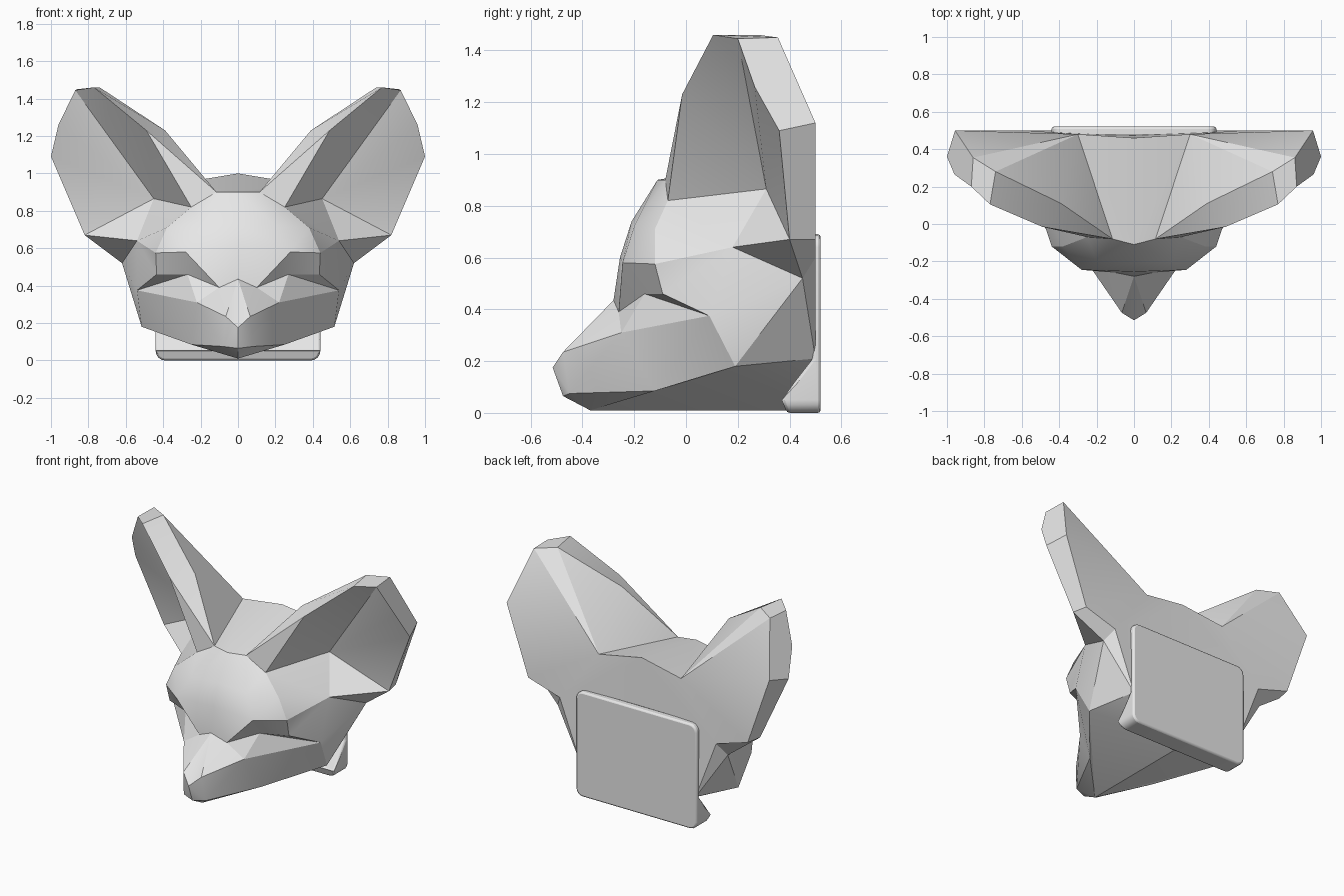
import bpy
import bmesh
import math

old = bpy.data.objects.get("Cube")
if old:
    bpy.data.objects.remove(old, do_unlink=True)

grey = bpy.data.materials.new("plain_grey")
grey.use_nodes = True
COLOUR = (0.8, 0.8, 0.8, 1)
grey.diffuse_color = COLOUR
grey.node_tree.nodes["Principled BSDF"].inputs["Base Color"].default_value = COLOUR


def finish(name, bm, angle):
    """Make a shaded object."""
    bmesh.ops.recalc_face_normals(bm, faces=bm.faces[:])
    mesh = bpy.data.meshes.new(name)
    bm.to_mesh(mesh)
    bm.free()
    mesh.materials.append(grey)
    obj = bpy.data.objects.new(name, mesh)
    bpy.context.collection.objects.link(obj)
    bpy.ops.object.select_all(action="DESELECT")
    obj.select_set(True)
    bpy.context.view_layer.objects.active = obj
    bpy.ops.object.shade_smooth_by_angle(angle=math.radians(angle))
    return obj


# Corner points of the left half, grouped by part
centre_line = dict(
    crown=(0, -.11, .9), nape=(0, .46, 1), forehead=(0, -.21, .74),
    brow=(0, -.255, .6), bridge=(0, -.28, .435), nose=(0, -.515, .175),
    lip=(0, -.475, .065), chin=(0, -.37, .01), base=(0, .5, .01))
skull = dict(
    crown_side=(.115, -.08, .9), temple=(.2, -.2, .72), side=(.38, -.12, .71),
    nape_side=(.3, .48, .95), cheek_top=(.54, .18, .64), cheek_back=(.62, .45, .52),
    cheek=(.54, .09, .375), jaw=(.515, .19, .18),
    back_side=(.57, .5, .6), back_low=(.42, .5, .21))
eye = dict(
    lid_in=(.28, -.245, .58), lid_out=(.44, -.12, .575), eye_out=(.435, -.09, .46),
    eye_low=(.27, -.16, .46), eye_in=(.1, -.26, .39))
muzzle = dict(
    snout=(.22, -.25, .31), nostril=(.065, -.475, .235),
    mouth=(.08, -.45, .075), jowl=(.25, -.12, .085))
ear = dict(
    root=(.25, -.07, .82), deep=(.45, .31, .865), rim=(.49, -.015, 1.23),
    tip=(.77, .105, 1.46), tip_out=(.87, .2, 1.445), edge_high=(.96, .265, 1.26),
    edge=(1, .36, 1.09), lobe=(.82, .4, .67),
    rim_back=(.39, .11, 1.23), tip_back=(.74, .28, 1.46),
    tip_out_back=(.86, .355, 1.45), edge_back=(.957, .5, 1.12), lobe_back=(.8, .5, .67))

# Facets of the left half, each named by its corners
skull_facets = [
    "crown crown_side nape_side nape",
    "crown crown_side temple forehead",
    "crown_side root temple",
    "root side temple",
    "forehead temple lid_in brow",
    "temple side lid_in",
    "side lid_out lid_in",
    "side cheek_top lid_out",
    "lid_out cheek_top eye_out",
    "cheek_top cheek eye_out",
    "cheek_top cheek_back cheek",
    "cheek_back jaw cheek",
    "cheek_top lobe cheek_back",
    "lobe lobe_back back_side cheek_back",
    "cheek_back back_side back_low",
    "cheek_back back_low jaw",
    "nape_side nape base back_low back_side",
    "chin jaw base",
    "jaw back_low base",
]
eye_facets = [
    "lid_in lid_out eye_out eye_low",
    "lid_in eye_low eye_in",
    "brow lid_in eye_in bridge",
    "eye_out cheek eye_low",
]
muzzle_facets = [
    "bridge eye_in nostril",
    "bridge nostril nose",
    "eye_in eye_low snout",
    "eye_in snout nostril",
    "snout eye_low cheek",
    "snout cheek jowl",
    "cheek jaw jowl",
    "snout jowl mouth",
    "snout mouth nostril",
    "nostril mouth nose",
    "nose mouth lip",
    "lip mouth chin",
    "mouth jowl chin",
    "jowl jaw chin",
]
ear_facets = [
    "crown_side root rim",
    "rim rim_back crown_side",
    "tip tip_back rim_back rim",
    "tip rim deep",
    "rim root deep",
    "deep tip tip_out",
    "deep tip_out edge_high",
    "deep edge_high edge",
    "deep edge lobe",
    "root deep cheek_top side",
    "deep lobe cheek_top",
    "tip tip_out tip_out_back tip_back",
    "tip_out edge_high edge edge_back tip_out_back",
    "edge lobe lobe_back edge_back",
    "tip_back rim_back nape_side",
    "rim_back crown_side nape_side",
    "tip_back tip_out_back nape_side",
    "tip_out_back edge_back nape_side",
    "edge_back lobe_back nape_side",
    "lobe_back back_side nape_side",
]

# Head: half shell mirrored across the centre line
bm = bmesh.new()
points = {**centre_line, **skull, **eye, **muzzle, **ear}
corner = {key: bm.verts.new(co) for key, co in points.items()}
for facets in (skull_facets, eye_facets, muzzle_facets, ear_facets):
    for facet in facets:
        bm.faces.new([corner[key] for key in facet.split()])
bmesh.ops.mirror(bm, geom=bm.verts[:] + bm.edges[:] + bm.faces[:],
                 axis="X", merge_dist=0.001)
bmesh.ops.remove_doubles(bm, verts=bm.verts[:], dist=0.001)
finish("fox_head", bm, 22)

# Wall mount: side profile with a foot, extruded across
bm = bmesh.new()
profile = [(.52, 0), (.39, 0), (.37, .05), (.42, .12), (.49, .21), (.47, .69), (.52, .69)]
HALF_WIDTH = .44
end = bm.faces.new([bm.verts.new((-HALF_WIDTH, y, z)) for y, z in profile])
grown = bmesh.ops.extrude_face_region(bm, geom=[end])
moved = [v for v in grown["geom"] if isinstance(v, bmesh.types.BMVert)]
bmesh.ops.translate(bm, verts=moved, vec=(2 * HALF_WIDTH, 0, 0))
# Round the outline corners seen from behind
corners = [e for e in bm.edges
           if abs(e.verts[0].co.x - e.verts[1].co.x) < .001
           and abs(e.verts[0].co.z - e.verts[1].co.z) < .001]
bmesh.ops.bevel(bm, geom=corners, offset=.05, segments=4, profile=.5, affect="EDGES")
mount = finish("wall_mount", bm, 35)
soft = mount.modifiers.new("soft_edges", "BEVEL")
soft.width = .015
soft.segments = 2
soft.limit_method = "ANGLE"
